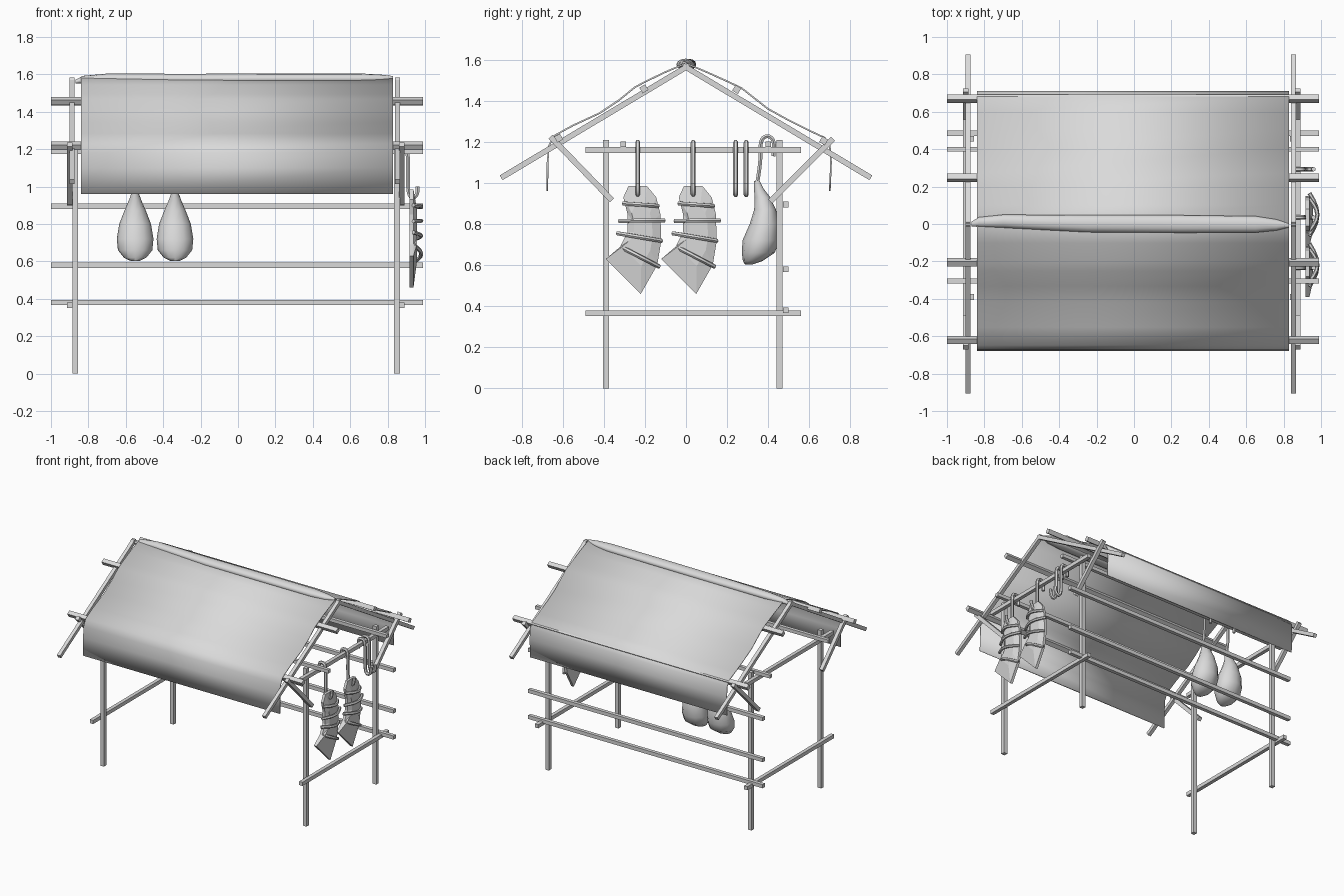
import bpy
import math
from math import cos, sin, pi

old = bpy.data.objects.get("Cube")
if old:
    bpy.data.objects.remove(old, do_unlink=True)

grey = bpy.data.materials.new("plain_grey")
grey.use_nodes = True
grey.diffuse_color = (0.7, 0.7, 0.7, 1)
grey.node_tree.nodes["Principled BSDF"].inputs["Base Color"].default_value = (0.7, 0.7, 0.7, 1)


def smooth(ob, angle=40):
    bpy.ops.object.select_all(action='DESELECT')
    ob.select_set(True)
    bpy.context.view_layer.objects.active = ob
    bpy.ops.object.shade_smooth_by_angle(angle=math.radians(angle))


def mesh_object(name, verts, faces):
    me = bpy.data.meshes.new(name)
    me.from_pydata(verts, [], faces)
    me.materials.append(grey)
    ob = bpy.data.objects.new(name, me)
    bpy.context.collection.objects.link(ob)
    return ob


def loft(name, rings):
    """Skin equal-sized rings of points and cap both ends."""
    n = len(rings[0])
    verts = [p for ring in rings for p in ring]
    faces = [(r * n + i, r * n + (i + 1) % n, (r + 1) * n + (i + 1) % n, (r + 1) * n + i)
             for r in range(len(rings) - 1) for i in range(n)]
    faces += [tuple(reversed(range(n))), tuple(range(len(verts) - n, len(verts)))]
    return mesh_object(name, verts, faces)


def bar(name, centre, size, tilt=0):
    bpy.ops.mesh.primitive_cube_add(size=1, location=centre, rotation=(tilt, 0, 0))
    ob = bpy.context.object
    ob.name = name
    ob.scale = size
    ob.data.materials.append(grey)


def strut(name, x, a, b, w=0.028):
    """Square bar between two (y, z) points."""
    dy, dz = b[0] - a[0], b[1] - a[1]
    bar(name, (x, (a[0] + b[0]) / 2, (a[1] + b[1]) / 2),
        (w, math.hypot(dy, dz), w), math.atan2(dz, dy))


def tube(name, pts, radius, kind='NURBS'):
    cu = bpy.data.curves.new(name, 'CURVE')
    cu.dimensions = '3D'
    cu.bevel_depth = radius
    cu.bevel_resolution = 1
    cu.use_fill_caps = True
    cu.resolution_u = 4
    sp = cu.splines.new(kind)
    sp.points.add(len(pts) - 1)
    for p, co in zip(sp.points, pts):
        p.co = (*co, 1)
    if kind == 'NURBS':
        sp.order_u = 3
        sp.use_endpoint_u = True
    cu.materials.append(grey)
    ob = bpy.data.objects.new(name, cu)
    bpy.context.collection.objects.link(ob)
    bpy.ops.object.select_all(action='DESELECT')
    ob.select_set(True)
    bpy.context.view_layer.objects.active = ob
    bpy.ops.object.convert(target='MESH')
    smooth(bpy.context.object)


# End frames: posts, cross beams, rafters and braces
for side, px, rx, bx in (("right", -0.87, -0.888, -0.9), ("left", 0.85, 0.852, 0.876)):
    for end, y in (("front", -0.39), ("back", 0.455)):
        bar(f"{end}_{side}_post", (px, y, 0.605), (0.03, 0.03, 1.21))
    for level, z in (("lower", 0.365), ("upper", 1.16)):
        bar(f"{level}_{side}_cross_beam", (bx, 0.035, z), (0.028, 1.05, 0.028))
    for end, s in (("front", -1), ("back", 1)):
        strut(f"{end}_{side}_rafter", rx, (s * 0.9, 1.025), (-s * 0.015, 1.572), 0.027)
    strut(f"front_{side}_brace", bx, (-0.66, 1.225), (-0.36, 0.915))
    strut(f"back_{side}_brace", bx, (0.715, 1.215), (0.41, 0.91))

# Long rails on the back, hanging rails, and tilted purlins under the cover
for z in (0.38, 0.58, 0.895):
    bar("back_rail", (-0.005, 0.485, z), (1.99, 0.028, 0.028))
for y in (-0.305, 0.4):
    bar("hanging_rail", (-0.005, y, 1.188), (1.99, 0.026, 0.026))
for y, z in ((-0.62, 1.218), (-0.205, 1.458), (0.247, 1.455), (0.67, 1.205)):
    bar("purlin", (-0.005, y, z), (1.99, 0.032, 0.032), -0.54 if y > 0 else 0.54)

# Draped cloth cover
profile = [(-0.675, 0.96), (-0.674, 1.1), (-0.667, 1.18), (-0.645, 1.228), (-0.55, 1.28),
           (-0.42, 1.34), (-0.33, 1.4), (-0.25, 1.465), (-0.2, 1.492), (-0.1, 1.54),
           (0, 1.582), (0.1, 1.54), (0.2, 1.495), (0.27, 1.462), (0.4, 1.36), (0.5, 1.305),
           (0.6, 1.255), (0.675, 1.22), (0.7, 1.18), (0.706, 1.1), (0.7, 0.96)]
n = len(profile)
cover = mesh_object("cloth_cover",
                    [(x, y, z) for x in (-0.84, 0.83) for y, z in profile],
                    [(i, i + n, i + n + 1, i + 1) for i in range(n - 1)])
thick = cover.modifiers.new("thickness", 'SOLIDIFY')
thick.thickness = 0.008
thick.offset = 0
smooth(cover, 50)

# Rolled cloth along the ridge: x, y, z, half width, half height
stations = [(-0.87, 0, 1.56, 0.012, 0.01), (-0.83, 0.01, 1.572, 0.026, 0.02),
            (-0.7, 0.015, 1.577, 0.035, 0.027), (-0.25, 0.002, 1.575, 0.046, 0.028),
            (0.25, 0, 1.577, 0.047, 0.028), (0.65, -0.002, 1.577, 0.044, 0.028),
            (0.76, -0.005, 1.577, 0.03, 0.022), (0.83, -0.008, 1.582, 0.01, 0.009)]
roll = loft("ridge_roll", [[(x, y + ry * cos(2 * pi * i / 12), z + rz * sin(2 * pi * i / 12))
                            for i in range(12)] for x, y, z, ry, rz in stations])
smooth(roll, 50)

# Hams on hooks: z, centre y, half width, half depth
sections = [(0.603, 0.305, 0.025, 0.018), (0.62, 0.325, 0.06, 0.048),
            (0.66, 0.352, 0.092, 0.08), (0.72, 0.365, 0.098, 0.09),
            (0.8, 0.382, 0.085, 0.072), (0.87, 0.385, 0.058, 0.053),
            (0.93, 0.372, 0.032, 0.038), (0.97, 0.355, 0.018, 0.024), (1.01, 0.345, 0.015, 0.014)]
for hx in (-0.55, -0.337):
    ham = loft("ham", [[(hx + rx * cos(2 * pi * i / 12), y + ry * sin(2 * pi * i / 12), z)
                        for i in range(12)] for z, y, rx, ry in sections])
    smooth(ham, 50)
    tube("ham_hook", [(hx, y, z) for y, z in ((0.425, 1.13), (0.435, 1.2), (0.4, 1.235),
                                              (0.36, 1.21), (0.365, 1.1), (0.345, 0.99))], 0.011)

# Hooks over the left upper cross beam
for y in (-0.235, 0.035, 0.242, 0.293):
    tube("beam_hook", [(x, y, z) for x, z in ((0.853, 1.12), (0.85, 1.19), (0.878, 1.2),
                                              (0.91, 1.19), (0.908, 1.06), (0.91, 0.96),
                                              (0.935, 0.935), (0.962, 0.96), (0.96, 1.0))], 0.012)

# Rib slabs with raised ribs on the outer side
outline = [(-0.28, 0.985), (-0.19, 0.985), (-0.145, 0.93), (-0.125, 0.85), (-0.12, 0.72),
           (-0.14, 0.6), (-0.22, 0.46), (-0.39, 0.63), (-0.32, 0.69), (-0.285, 0.76),
           (-0.285, 0.85), (-0.305, 0.93)]
ribs = [(-0.305, 0.9, -0.135, 0.888), (-0.325, 0.815, -0.105, 0.818),
        (-0.335, 0.755, -0.118, 0.718), (-0.315, 0.688, -0.13, 0.592)]
for shift in (0, 0.27):
    loft("rib_slab", [[(x, shift - 0.215 + (y + 0.215) * k, 0.76 + (z - 0.76) * k)
                       for y, z in outline]
                      for x, k in ((0.918, 1), (0.938, 1), (0.956, 0.55))])
    for ya, za, yb, zb in ribs:
        path = []
        for i in range(7):
            t = i / 6
            path.append((0.938 + 0.042 * sin(pi * t), shift + ya + (yb - ya) * t,
                         za + (zb - za) * t))
        tube("rib", path, 0.011, 'POLY')
